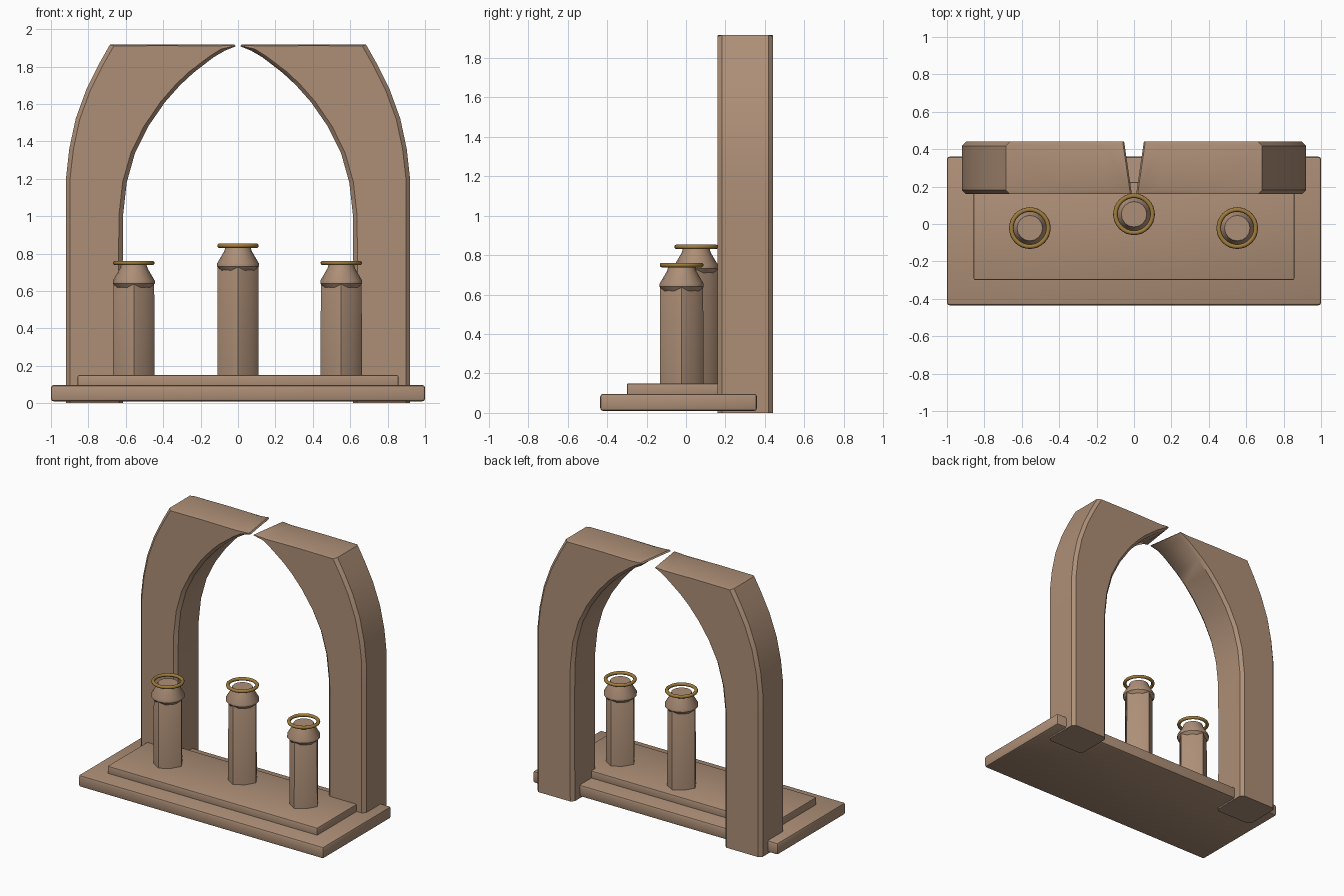
import bpy, bmesh, math

if "Cube" in bpy.data.objects:
    bpy.data.objects.remove(bpy.data.objects["Cube"])


def material(name, rgb):
    m = bpy.data.materials.new(name)
    m.diffuse_color = (*rgb, 1)
    m.use_nodes = True
    m.node_tree.nodes["Principled BSDF"].inputs["Base Color"].default_value = m.diffuse_color
    return m


STONE = material("tan stone", (0.42, 0.275, 0.185))
GOLD = material("dull gold", (0.35, 0.2, 0.045))


def finish(bm, name, mat, angle=35):
    bmesh.ops.recalc_face_normals(bm, faces=bm.faces)
    me = bpy.data.meshes.new(name)
    bm.to_mesh(me)
    bm.free()
    me.materials.append(mat)
    ob = bpy.data.objects.new(name, me)
    bpy.context.collection.objects.link(ob)
    bpy.ops.object.select_all(action='DESELECT')
    ob.select_set(True)
    bpy.context.view_layer.objects.active = ob
    bpy.ops.object.shade_smooth_by_angle(angle=math.radians(angle))
    return ob


def loft(bm, rings, cap=True):
    """Skin a list of equal-length point rings."""
    rows = [[bm.verts.new(p) for p in r] for r in rings]
    n = len(rows[0])
    for a, b in zip(rows, rows[1:]):
        for i in range(n):
            j = (i + 1) % n
            bm.faces.new((a[i], a[j], b[j], b[i]))
    if cap:
        bm.faces.new(rows[0])
        bm.faces.new(rows[-1])


def slab(name, x, y0, y1, z0, z1, bevel):
    bm = bmesh.new()
    bmesh.ops.create_cube(bm, size=1)
    for v in bm.verts:
        v.co = (v.co.x * 2 * x, (y0 + y1) / 2 + v.co.y * (y1 - y0),
                (z0 + z1) / 2 + v.co.z * (z1 - z0))
    bmesh.ops.bevel(bm, geom=bm.edges[:], offset=bevel, segments=2,
                    profile=0.5, affect='EDGES')
    finish(bm, name, STONE)


slab("base", 1.0, -0.435, 0.36, 0.01, 0.097, 0.014)
slab("step", 0.857, -0.3, 0.225, 0.08, 0.15, 0.008)

# Arch halves: outer and inner points at each station from foot to tip
STATIONS = [((.92, 0), (.615, 0)), ((.92, .6), (.617, .6)),
            ((.92, 1.0), (.615, 1.0)), ((.92, 1.2), (.595, 1.18)),
            ((.902, 1.36), (.55, 1.34)), ((.868, 1.52), (.48, 1.48)),
            ((.81, 1.68), (.39, 1.61)), ((.745, 1.81), (.31, 1.70)),
            ((.685, 1.917), (.24, 1.765)), ((.4, 1.917), (.13, 1.85)),
            ((.15, 1.917), (.07, 1.885)), ((.02, 1.917), (.012, 1.908))]
Y0, Y1 = 0.16, 0.44


def arch_half(name, side):
    bm = bmesh.new()
    rings = []
    for k, (o, i) in enumerate(STATIONS):
        d = math.dist(o, i)
        c = min(0.022, 0.3 * d)
        # chamfered rectangle: t runs outer to inner, y front to back
        sec = [(c, Y0), (d - c, Y0), (d, Y0 + c), (d, Y1 - c),
               (d - c, Y1), (c, Y1), (0, Y1 - c), (0, Y0 + c)]
        ring = []
        for t, y in sec:
            x = o[0] + (i[0] - o[0]) * t / d
            z = o[1] + (i[1] - o[1]) * t / d
            if k == len(STATIONS) - 1 and y > 0.3:
                x += 0.04  # broken back corner of the tip
            ring.append((side * x, y, z))
        rings.append(ring)
    loft(bm, rings)
    finish(bm, name, STONE, 40)


arch_half("arch_right", 1)
arch_half("arch_left", -1)


def circle(cx, cy, z, r, n=16, pinch=1.0):
    """Ring of points; pinch shrinks the diagonals for the faceted shaft."""
    out = []
    for k in range(n):
        a = math.tau * k / n
        rr = r * (1 if k % 2 == 0 else pinch)
        out.append((cx + rr * math.cos(a), cy + rr * math.sin(a), z))
    return out


def pillar(name, x, y, top):
    # faceted shaft
    bm = bmesh.new()
    loft(bm, [circle(x, y, z, r, 8, 0.88)
              for z, r in ((0.13, .111), (top - .11, .109), (top - .09, .1))])
    finish(bm, name + "_shaft", STONE, 30)
    # flared, tapering capital
    bm = bmesh.new()
    prof = [(-.135, .092), (-.11, .112), (-.095, .112), (-.03, .074), (-.01, .068)]
    loft(bm, [circle(x, y, top + dz, r) for dz, r in prof])
    finish(bm, name + "_capital", STONE)
    # floating gold ring
    bm = bmesh.new()
    n = 32
    rows = []
    for k in range(n + 1):
        a = math.tau * k / n
        rows.append([(x + (.099 + .012 * math.cos(b)) * math.cos(a),
                      y + (.099 + .012 * math.cos(b)) * math.sin(a),
                      top + .012 * math.sin(b))
                     for b in (math.tau * j / 10 for j in range(10))])
    loft(bm, rows, cap=False)
    bmesh.ops.remove_doubles(bm, verts=bm.verts, dist=1e-5)
    finish(bm, name + "_ring", GOLD, 60)


pillar("left_pillar", -0.557, -0.022, 0.75)
pillar("middle_pillar", 0.0, 0.052, 0.842)
pillar("right_pillar", 0.552, -0.022, 0.75)
